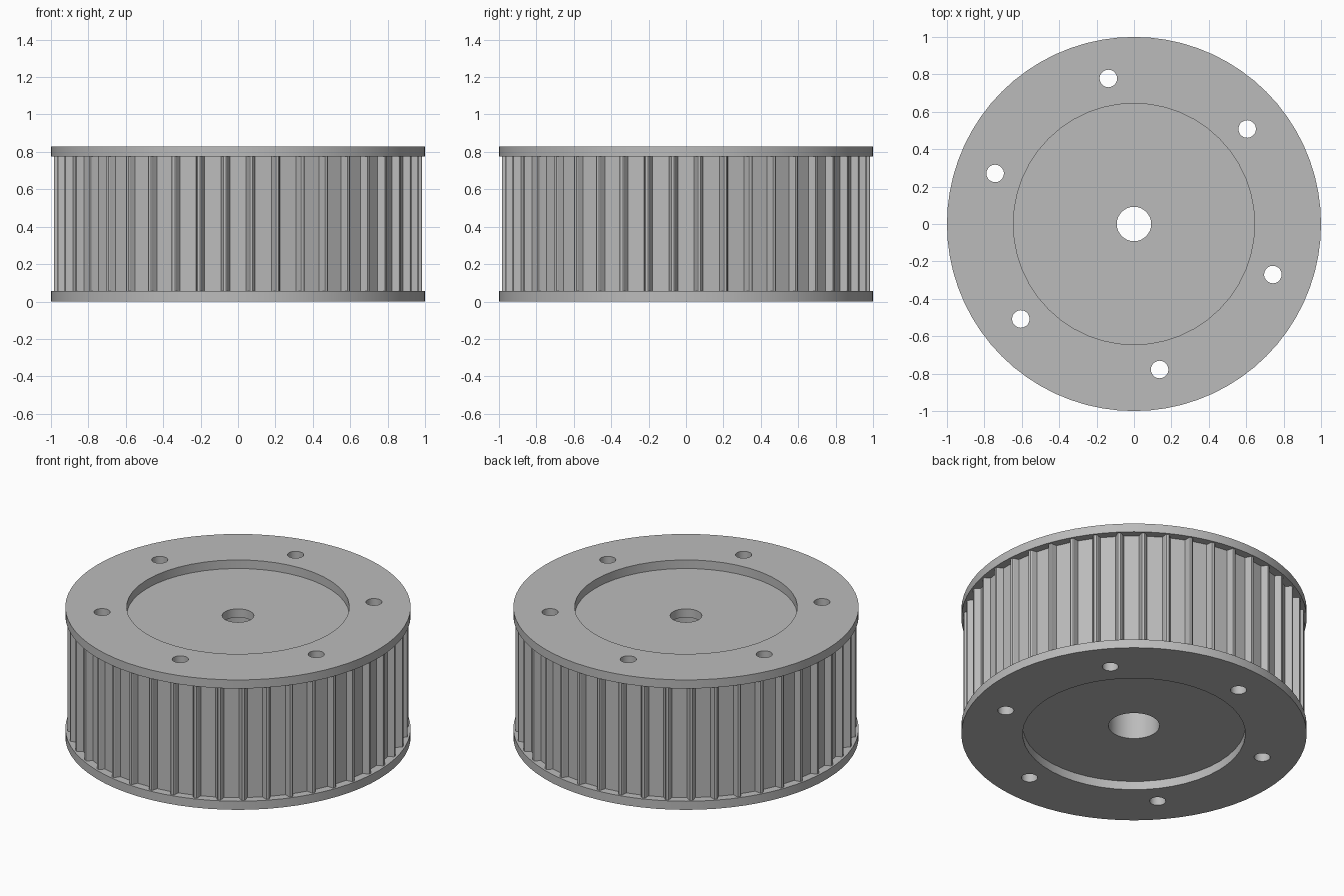
import bpy, bmesh
from math import cos, sin, pi, radians
from mathutils import Vector

cube = bpy.data.objects.get("Cube")
if cube:
    bpy.data.objects.remove(cube, do_unlink=True)

# Overall sizes
HEIGHT, FLANGE = 0.83, 0.055
TEETH, TIP_R, ROOT_R = 44, 0.987, 0.95
HOLE_RING, HOLE_R = 0.79, 0.047
BODY_LOW, BODY_HIGH = FLANGE, HEIGHT - FLANGE

steel = bpy.data.materials.new("plain_grey_metal")
steel.use_nodes = True
GREY = (0.5, 0.5, 0.5, 1)
steel.diffuse_color = GREY
steel.node_tree.nodes["Principled BSDF"].inputs["Base Color"].default_value = GREY


def circle(r, count, cx=0, cy=0):
    return [(cx + r * cos(2 * pi * i / count), cy + r * sin(2 * pi * i / count))
            for i in range(count)]


def straight(outline, low, high):
    """A wall running straight up from low to high."""
    return [(outline, low), (outline, high)]


def bolt_holes(low, high):
    walls = []
    for k in range(6):
        a = radians(40 + 60 * k)
        walls.append(straight(circle(HOLE_R, 20, HOLE_RING * cos(a), HOLE_RING * sin(a)), low, high))
    return walls


def gear_outline():
    """Trapezoid grooves with softened tooth tips; one groove faces each axis."""
    half_groove = [(ROOT_R, 0.044), (TIP_R - 0.012, 0.055),
                   (TIP_R - 0.004, 0.058), (TIP_R, 0.063)]
    groove = [(r, -w) for r, w in reversed(half_groove)] + half_groove
    points = []
    for k in range(TEETH):
        for r, w in groove:
            a = 2 * pi * k / TEETH + w / r
            points.append((r * cos(a), r * sin(a)))
    return points


def make_part(name, walls):
    """Build each wall from stacked outlines, then fill both end caps around the holes."""
    bm = bmesh.new()
    ends = ([], [])
    for wall in walls:
        rings = [[bm.verts.new((x, y, z)) for x, y in outline] for outline, z in wall]
        for lower, upper in zip(rings, rings[1:]):
            for i in range(len(lower)):
                bm.faces.new((lower[i - 1], lower[i], upper[i], upper[i - 1]))
        for end, ring in zip(ends, (rings[0], rings[-1])):
            end += [bm.edges.get((ring[i - 1], ring[i])) for i in range(len(ring))]
    for end, normal in zip(ends, (Vector((0, 0, -1)), Vector((0, 0, 1)))):
        bmesh.ops.triangle_fill(bm, edges=end, use_beauty=True, normal=normal)
    bmesh.ops.recalc_face_normals(bm, faces=bm.faces[:])
    bmesh.ops.dissolve_limit(bm, angle_limit=0.001, verts=[],
                             edges=[e for e in bm.edges if len(e.link_faces) == 2])
    mesh = bpy.data.meshes.new(name)
    bm.to_mesh(mesh)
    bm.free()
    mesh.materials.append(steel)
    obj = bpy.data.objects.new(name, mesh)
    bpy.context.collection.objects.link(obj)
    bpy.ops.object.select_all(action='DESELECT')
    obj.select_set(True)
    bpy.context.view_layer.objects.active = obj
    bpy.ops.object.shade_smooth_by_angle(angle=radians(30))
    return obj


# Toothed body with a narrow bore that widens below
wide, narrow, step = circle(0.148, 32), circle(0.092, 32), BODY_HIGH - 0.055
bore = [(wide, BODY_LOW), (wide, step), (narrow, step), (narrow, BODY_HIGH)]
make_part("toothed_body", [straight(gear_outline(), BODY_LOW, BODY_HIGH), bore]
          + bolt_holes(BODY_LOW, BODY_HIGH))

# Ring flanges closing the teeth at both ends
for name, low, high in (("bottom_flange", 0, BODY_LOW), ("top_flange", BODY_HIGH, HEIGHT)):
    make_part(name, [straight(circle(1, 72), low, high), straight(circle(0.645, 48), low, high)]
              + bolt_holes(low, high))
